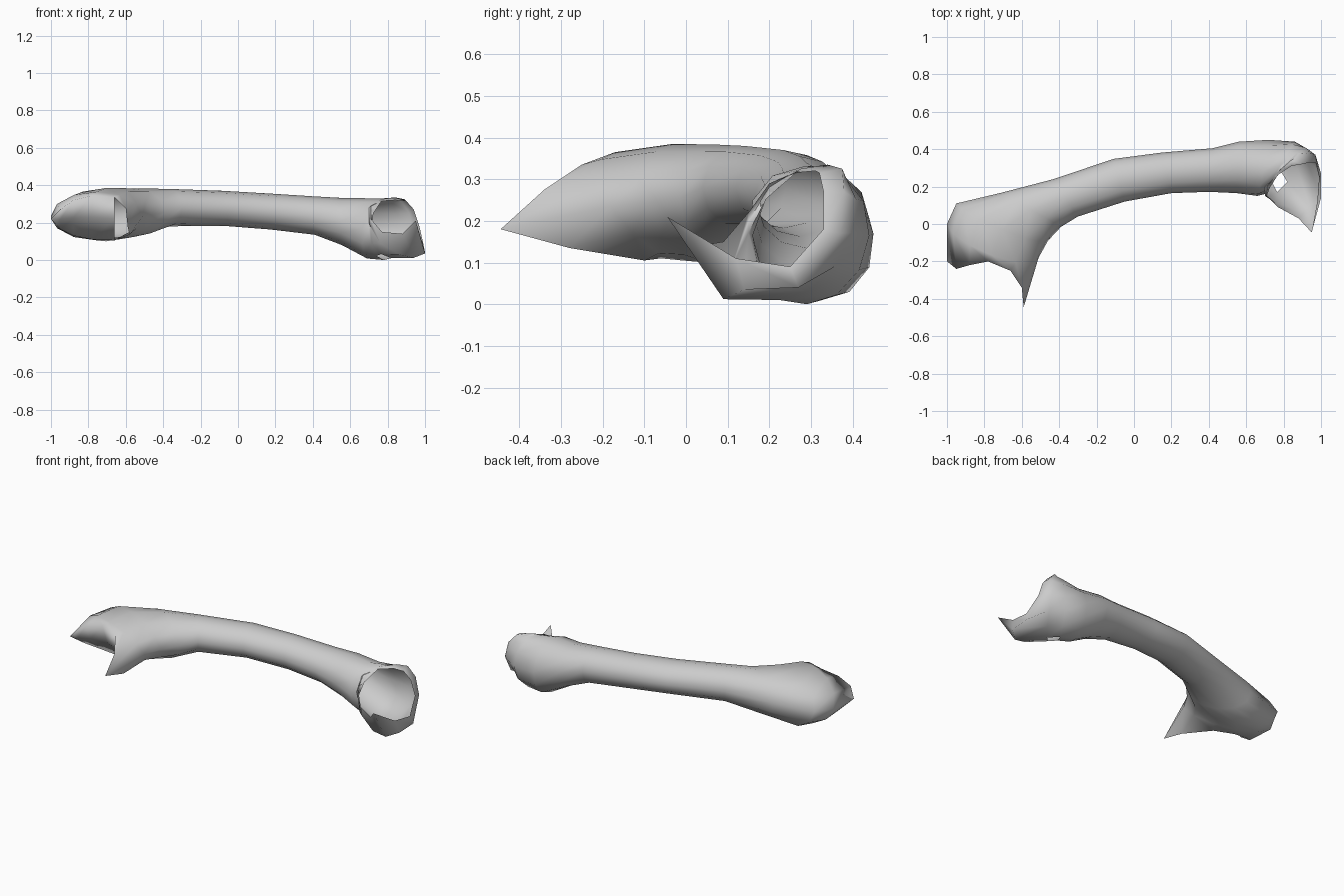
import bpy, bmesh
from math import cos, sin, tau

if "Cube" in bpy.data.objects:
    bpy.data.objects.remove(bpy.data.objects["Cube"])

N = 12  # sides of the tube

# Shaft cross-sections: front-edge x, y, back-edge x, y, bottom z, top z, y tilt of the top
SECTIONS = [
    (-.51, -.18, -1.0, .00, .105, .365, -.08),
    (-.46, -.09, -.95, .11, .10, .385, -.04),
    (-.39, -.015, -.71, .167, .125, .383, 0),
    (-.30, .04, -.43, .24, .18, .38, 0),
    (-.05, .12, -.11, .348, .183, .37, 0),
    (.20, .165, .15, .382, .163, .355, 0),
    (.40, .172, .42, .405, .135, .34, 0),
    (.55, .165, .56, .44, .08, .332, 0),
    (.66, .15, .72, .45, .008, .33, -.02),
    (.70, .16, .86, .44, .00, .33, .01),
    (.71, .15, .93, .40, .01, .333, .05),
]

# Torn open rims, starting at the front edge and going over the top
LEFT_RIM = [(-.59, -.445, .18), (-.60, -.34, .275), (-.66, -.25, .335), (-.78, -.20, .345),
            (-.88, -.22, .32), (-.95, -.24, .27), (-1.0, -.20, .22), (-.95, -.13, .165),
            (-.88, -.08, .13), (-.78, -.06, .11), (-.66, -.10, .105), (-.58, -.28, .135)]
RIGHT_CUP = [(.70, .15, .20), (.70, .20, .28), (.765, .275, .325), (.84, .34, .335),
             (.89, .375, .325), (.94, .38, .27), (.97, .37, .17), (1.0, .27, .04),
             (1.0, .14, .035), (.94, .09, .012), (.86, .08, .03), (.76, .11, .09)]
RIGHT_RIM = [(.71, .15, .22), (.71, .20, .29), (.765, .26, .315), (.84, .31, .32),
             (.90, .32, .315), (.94, .33, .27), (.97, .33, .18), (.99, .25, .09),
             (.98, .12, .11), (.95, -.045, .21), (.88, .03, .14), (.77, .09, .15)]


def oval(fx, fy, bx, by, zb, zt, tilt):
    """Ring of points around one shaft section."""
    pts = []
    for k in range(N):
        c, s = cos(tau * k / N), sin(tau * k / N)
        pts.append(((fx + bx) / 2 + c * (fx - bx) / 2,
                    (fy + by) / 2 + c * (fy - by) / 2 + s * tilt,
                    (zb + zt) / 2 + s * (zt - zb) / 2))
    return pts


# Hollow bone: loft all rings into one shell
rings = [LEFT_RIM] + [oval(*s) for s in SECTIONS] + [RIGHT_CUP, RIGHT_RIM]
HOLES = {(10, 9)}  # gap in the floor of the right end

bm = bmesh.new()
verts = [[bm.verts.new(p) for p in ring] for ring in rings]
for i in range(len(rings) - 1):
    for k in range(N):
        if (i, k) in HOLES:
            continue
        j = (k + 1) % N
        bm.faces.new((verts[i][k], verts[i][j], verts[i + 1][j], verts[i + 1][k]))

# Rounded cap on the left end, joining upper lip to lower lip beside the spike
lip = verts[0]
mids = []
for k in range(2, 6):
    mid = lip[k].co.lerp(lip[N - k].co, .5)
    mid.y = .7 * lip[k].co.y + .3 * lip[N - k].co.y
    mids.append(bm.verts.new(mid))
for n, k in enumerate(range(2, 5)):
    bm.faces.new((lip[k], mids[n], mids[n + 1], lip[k + 1]))
    bm.faces.new((mids[n], lip[N - k], lip[N - k - 1], mids[n + 1]))
bm.faces.new((lip[5], mids[3], lip[6]))
bm.faces.new((mids[3], lip[7], lip[6]))
bmesh.ops.recalc_face_normals(bm, faces=bm.faces)

mesh = bpy.data.meshes.new("bone_shell")
bm.to_mesh(mesh)
bm.free()
bone = bpy.data.objects.new("bone_shell", mesh)
bpy.context.collection.objects.link(bone)

# Smooth shading, keeping only the torn folds sharp
bpy.context.view_layer.objects.active = bone
bone.select_set(True)
bpy.ops.object.shade_smooth_by_angle(angle=1.9)
